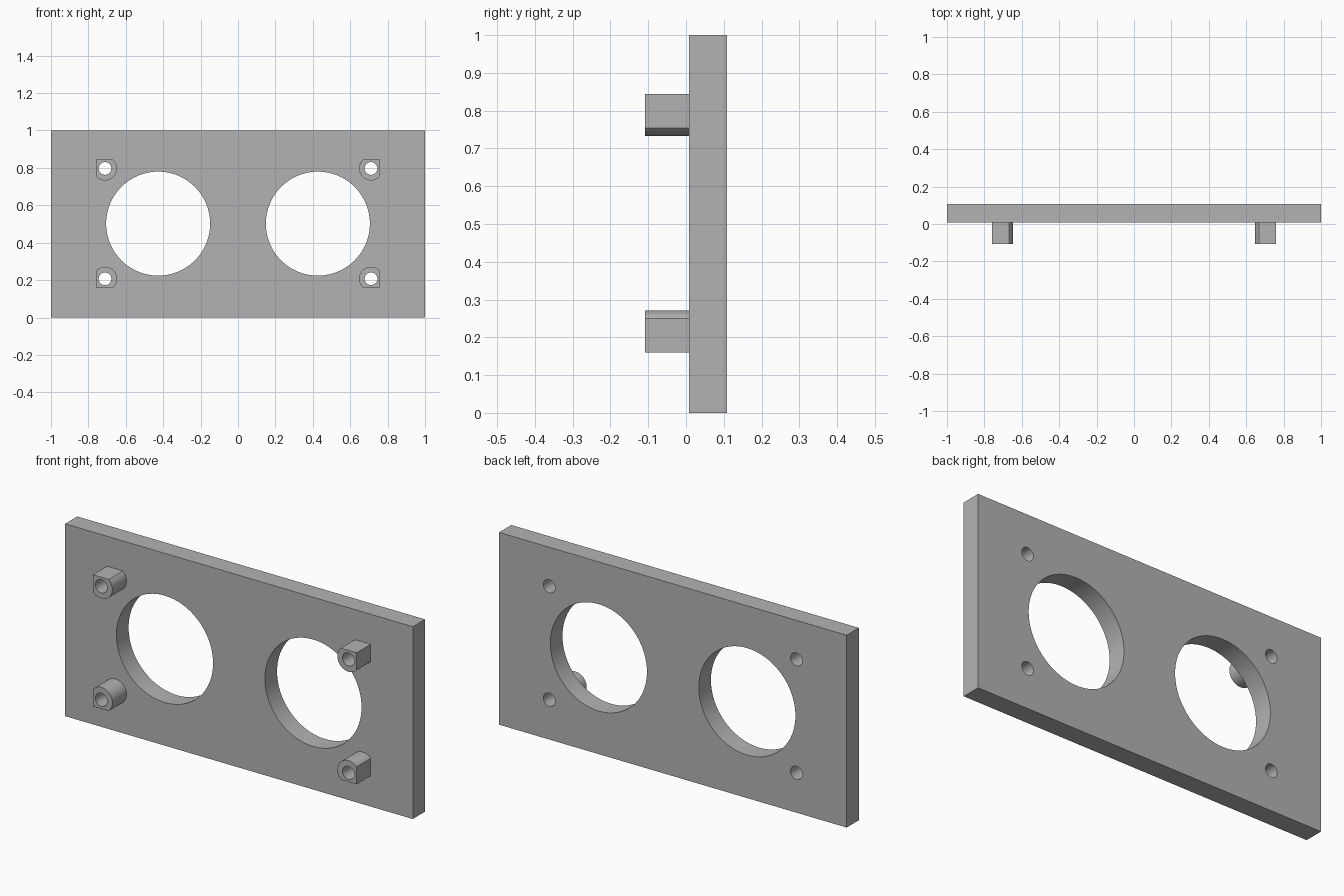
import bpy
import bmesh
from math import sin, cos, pi, sqrt, atan2, radians
from mathutils import Matrix

cube = bpy.data.objects.get("Cube")
if cube:
    bpy.data.objects.remove(cube, do_unlink=True)

GREY = (0.45, 0.45, 0.45, 1)
grey = bpy.data.materials.new("plain grey")
grey.use_nodes = True
grey.diffuse_color = GREY
grey.node_tree.nodes["Principled BSDF"].inputs["Base Color"].default_value = GREY

FRONT, FACE, BACK = -0.108, 0.008, 0.108
HOLE_X, HOLE_Z, HOLE_R = 0.427, 0.502, 0.278
POST_X, POST_R, FLAT, BORE = 0.711, 0.064, 0.047, 0.034
POST_Z = {1: 0.797, -1: 0.207}


def arc(cx, cz, r, start=0, end=2 * pi, n=64, closed=True):
    steps = n if closed else n - 1
    return [(cx + r * cos(start + (end - start) * i / steps),
             cz + r * sin(start + (end - start) * i / steps)) for i in range(n)]


def slab(name, loops, y0, y1):
    """Extrude an outline with holes, drawn in x and z, from y0 to y1."""
    curve = bpy.data.curves.new(name, "CURVE")
    curve.dimensions = "2D"
    curve.fill_mode = "BOTH"
    curve.extrude = (y1 - y0) / 2
    for pts in loops:
        spline = curve.splines.new("POLY")
        spline.points.add(len(pts) - 1)
        for p, (x, z) in zip(spline.points, pts):
            p.co = (x, z, 0, 1)
        spline.use_cyclic_u = True
    temp = bpy.data.objects.new(name + " outline", curve)
    bpy.context.collection.objects.link(temp)
    bpy.context.view_layer.update()
    mesh = bpy.data.meshes.new_from_object(
        temp.evaluated_get(bpy.context.evaluated_depsgraph_get()))
    bpy.data.objects.remove(temp, do_unlink=True)

    # Stand the slab up, weld the caps to the walls
    mesh.transform(Matrix.Translation((0, (y0 + y1) / 2, 0)) @ Matrix.Rotation(pi / 2, 4, "X"))
    bm = bmesh.new()
    bm.from_mesh(mesh)
    bmesh.ops.remove_doubles(bm, verts=bm.verts, dist=1e-5)
    bmesh.ops.recalc_face_normals(bm, faces=bm.faces)
    bm.to_mesh(mesh)
    bm.free()
    mesh.name = name
    mesh.materials.clear()
    mesh.materials.append(grey)
    obj = bpy.data.objects.new(name, mesh)
    bpy.context.collection.objects.link(obj)
    bpy.ops.object.select_all(action="DESELECT")
    obj.select_set(True)
    bpy.context.view_layer.objects.active = obj
    bpy.ops.object.shade_smooth_by_angle(angle=radians(30))
    return obj


# Plate with two large openings and four screw bores
loops = [[(-1, 0), (1, 0), (1, 1), (-1, 1)]]
loops += [arc(s * HOLE_X, HOLE_Z, HOLE_R, n=96) for s in (-1, 1)]
loops += [arc(s * POST_X, z, BORE, n=48) for s in (-1, 1) for z in POST_Z.values()]
slab("plate", loops, FACE, BACK)

# Round posts with one square corner pointing outward
reach = sqrt(POST_R ** 2 - FLAT ** 2)
start = atan2(FLAT, -reach)
end = atan2(-reach, FLAT) + 2 * pi
profile = [(FLAT, FLAT)] + arc(0, 0, POST_R, start, end, n=40, closed=False)
for sx, side in ((1, "left"), (-1, "right")):
    for sz, level in ((1, "upper"), (-1, "lower")):
        cx, cz = sx * POST_X, POST_Z[sz]
        outline = [(cx + sx * u, cz + sz * v) for u, v in profile]
        slab(f"{level}_{side}_post", [outline, arc(cx, cz, BORE, n=48)], FRONT, FACE)
